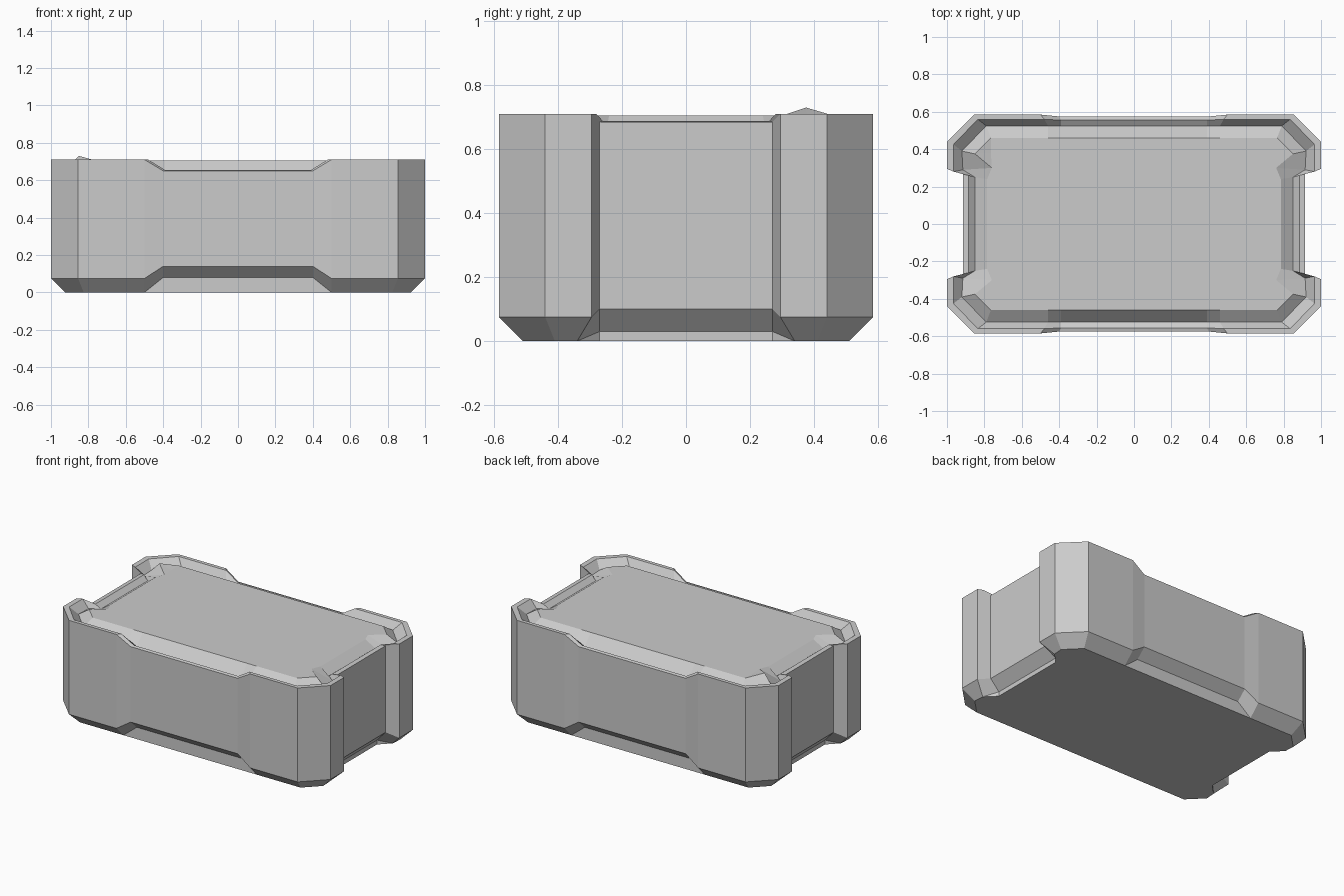
import bpy, bmesh

if "Cube" in bpy.data.objects:
    bpy.data.objects.remove(bpy.data.objects["Cube"])

# Quarter outlines, from the side recess round the cut corner to the long-side recess
OUTER  = [(.915, .27), (1, .295), (1, .44), (.855, .585), (.5, .585), (.4, .575)]
FOOT   = [(.85, .27), (.92, .34), (.925, .41), (.825, .51), (.5, .51), (.4, .51)]
RIM    = [(.885, .26), (.965, .28), (.965, .425), (.835, .56), (.48, .56), (.39, .555)]
GROOVE = [(.85, .25), (.915, .29), (.92, .39), (.79, .525), (.46, .525), (.39, .525)]
PLATE  = [(.785, .24), (.76, .30), (.85, .375), (.765, .46), (.46, .46), (.39, .46)]
FLOOR  = [(.785, .24), (.76, .30), (.765, .38), (.765, .46), (.46, .46), (.39, .46)]


def heights(side, corner, front):
    return [side] + [corner] * 4 + [front]


# Stack of rings, from the underside up the wall and over the rim to the lid plate
RINGS = [
    (FOOT, heights(0, 0, 0)),
    (FOOT, heights(.03, 0, .08)),
    (OUTER, heights(.10, .075, .14)),
    (OUTER, heights(.685, .71, .65)),
    (RIM, heights(.688, .71, .655)),
    (GROOVE, heights(.66, .66, .635)),
    (PLATE, heights(.705, .705, .705)),
    (FLOOR, heights(.705, .705, .705)),
]


def full_ring(bm, pts, zs):
    verts = []
    for sx, sy in ((1, 1), (-1, 1), (-1, -1), (1, -1)):
        quarter = list(zip(pts, zs))
        if sx * sy < 0:
            quarter.reverse()
        verts += [bm.verts.new((x * sx, y * sy, z)) for (x, y), z in quarter]
    return verts


bm = bmesh.new()
rings = [full_ring(bm, p, z) for p, z in RINGS]

# Small peak at one plate corner
for v in rings[6]:
    if abs(v.co.x + .85) < .01 and v.co.y > 0:
        v.co.z = .73

# Walls between rings, then underside and lid plate
n = len(rings[0])
for lo, hi in zip(rings, rings[1:]):
    for i in range(n):
        j = (i + 1) % n
        bm.faces.new((lo[i], lo[j], hi[j], hi[i]))
bm.faces.new(rings[0][::-1])
bm.faces.new(rings[-1])
bmesh.ops.remove_doubles(bm, verts=bm.verts, dist=.0005)
bmesh.ops.recalc_face_normals(bm, faces=bm.faces)

mesh = bpy.data.meshes.new("crate_body")
bm.to_mesh(mesh)
bm.free()
bpy.context.collection.objects.link(bpy.data.objects.new("crate_body", mesh))
